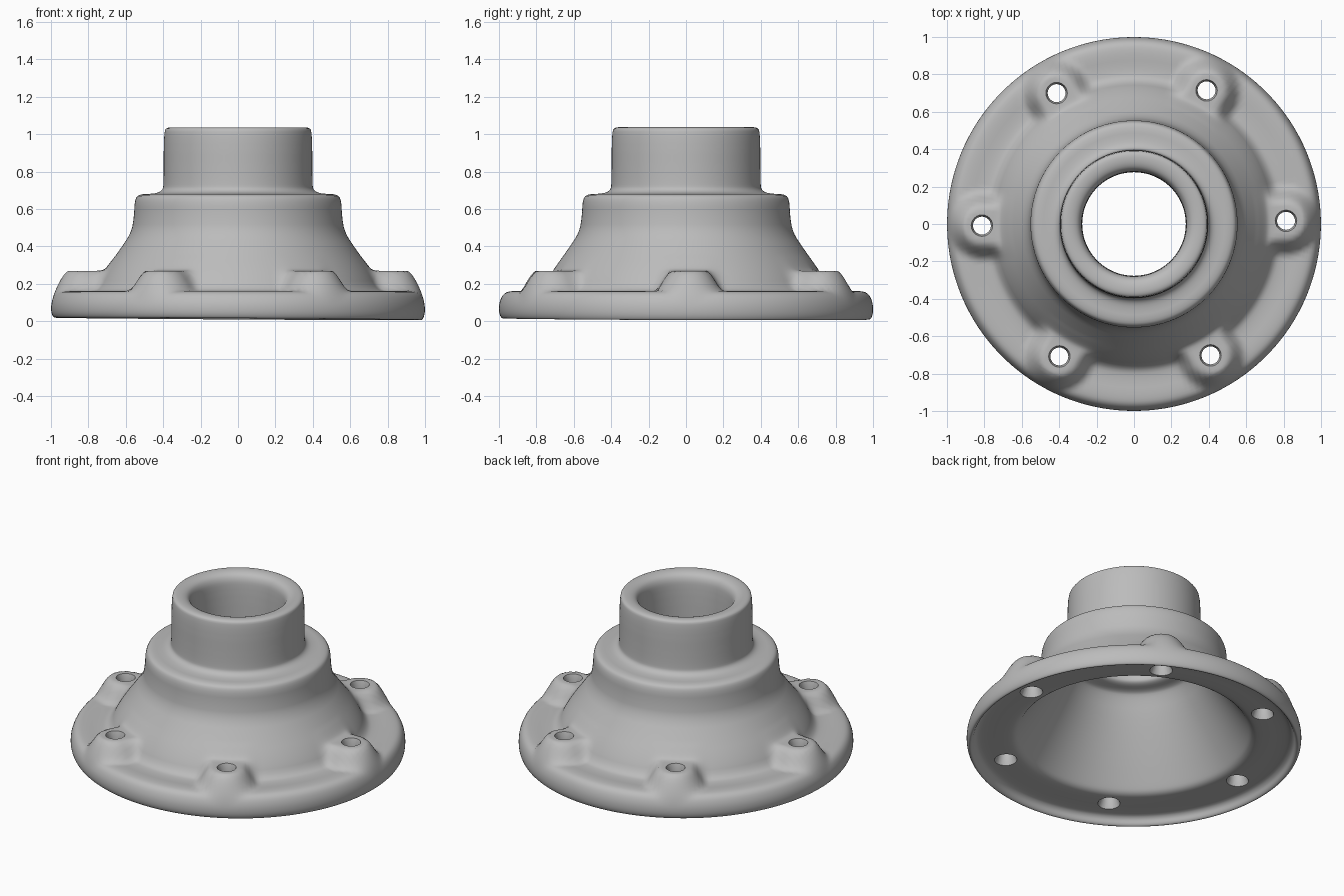
import bpy, bmesh, math
from mathutils import Vector

if "Cube" in bpy.data.objects:
    bpy.data.objects.remove(bpy.data.objects["Cube"])

SEGS = 216
BOSS_R = 0.813          # bolt circle radius
BOSS_TOP = 0.268
BOSS_ANGLES = [math.radians(a) for a in (1.2, 61.5, 120.6, 180.6, 240.6, 300.2)]

metal = bpy.data.materials.new("grey metal")
metal.diffuse_color = (0.5, 0.5, 0.5, 1)
metal.use_nodes = True
metal.node_tree.nodes["Principled BSDF"].inputs["Base Color"].default_value = metal.diffuse_color

# Closed cross-section (radius, height): recessed underside, outside going up, then the bore and hollow
section = [
    (0.75, 0.074), (0.92, 0.072), (0.952, 0.055), (0.966, 0.018), (0.985, 0.010), (1.0, 0.045),
    (0.998, 0.10), (0.975, 0.15),
    (0.93, 0.164), (0.82, 0.157), (0.765, 0.17), (0.72, 0.26), (0.63, 0.385), (0.57, 0.475),
    (0.556, 0.56), (0.552, 0.65), (0.53, 0.68), (0.44, 0.682), (0.405, 0.70), (0.397, 0.73),
    (0.397, 1.015), (0.378, 1.038), (0.325, 1.036), (0.29, 1.015), (0.276, 0.96),
    (0.278, 0.64), (0.295, 0.61), (0.37, 0.60), (0.395, 0.575), (0.46, 0.455), (0.57, 0.28),
    (0.675, 0.125), (0.705, 0.085),
]


def round_corners(pts):
    out = []
    for i, p in enumerate(pts):
        a, b = Vector(p), Vector(pts[(i + 1) % len(pts)])
        out += [a.lerp(b, 0.25), a.lerp(b, 0.75)]
    return out


def resample(pts, step):
    out = []
    for i, a in enumerate(pts):
        b = pts[(i + 1) % len(pts)]
        n = max(1, math.ceil((b - a).length / step))
        out += [a.lerp(b, k / n) for k in range(n)]
    return out


def boss_lift(r, angle, z):
    """Raise the flange into soft bosses that run inward to the cone."""
    d = 9.0
    for b in BOSS_ANGLES:
        along = r * math.cos(angle - b) - BOSS_R
        across = r * math.sin(angle - b)
        if along > -0.4:
            d = min(d, math.hypot(max(along, 0.0), across))
    t = min(1.0, max(0.0, (0.19 - d) / 0.10))
    t = t * t * (3 - 2 * t)
    h = BOSS_TOP - z
    return z + t * (h + math.hypot(h, 0.025)) / 2


def lathe(name, pts):
    bm = bmesh.new()
    rings = []
    for s in range(SEGS):
        a = 2 * math.pi * s / SEGS
        ring = []
        for r, z in pts:
            x, y = r * math.cos(a), r * math.sin(a)
            # only the upper side of the flange and foot of the cone is raised
            if z > 0.10 and r > 0.66 + 0.6 * max(0, 0.2 - z):
                z = boss_lift(r, a, z)
            # slightly tilted underside
            z -= (0.007 * x + 0.004 * y) * max(0.0, 1 - z / 0.12)
            ring.append(bm.verts.new((x, y, z)))
        rings.append(ring)
    n = len(pts)
    for s in range(SEGS):
        p, q = rings[s], rings[(s + 1) % SEGS]
        for i in range(n):
            j = (i + 1) % n
            bm.faces.new((p[i], q[i], q[j], p[j]))
    bmesh.ops.recalc_face_normals(bm, faces=bm.faces)
    me = bpy.data.meshes.new(name)
    bm.to_mesh(me)
    bm.free()
    me.materials.append(metal)
    ob = bpy.data.objects.new(name, me)
    bpy.context.collection.objects.link(ob)
    return ob


# Flanged hub body with bosses
profile = resample(round_corners(round_corners(section)), 0.02)
hub = lathe("flanged_hub", profile)

# Bolt hole cutters: drill with slightly flared ends
bm = bmesh.new()
hole = [(0.08, 0.04), (0.05, 0.12), (0.048, 0.235), (0.066, 0.30)]
for b in BOSS_ANGLES:
    cx, cy = BOSS_R * math.cos(b), BOSS_R * math.sin(b)
    rings = [[bm.verts.new((cx + r * math.cos(k * math.pi / 12), cy + r * math.sin(k * math.pi / 12), z))
              for k in range(24)] for r, z in hole]
    for lo, hi in zip(rings, rings[1:]):
        for k in range(24):
            m = (k + 1) % 24
            bm.faces.new((lo[k], lo[m], hi[m], hi[k]))
    bm.faces.new(rings[0][::-1])
    bm.faces.new(rings[-1])
me = bpy.data.meshes.new("bolt_hole_cutter")
bm.to_mesh(me)
bm.free()
me.materials.append(metal)
cutter = bpy.data.objects.new("bolt_hole_cutter", me)
bpy.context.collection.objects.link(cutter)

cut = hub.modifiers.new("bolt holes", 'BOOLEAN')
cut.operation = 'DIFFERENCE'
cut.solver = 'EXACT'
cut.object = cutter
bpy.context.view_layer.objects.active = hub
hub.select_set(True)
bpy.ops.object.modifier_apply(modifier=cut.name)
bpy.data.objects.remove(cutter)

# Smooth shading with crisp hole edges
bpy.ops.object.shade_smooth_by_angle(angle=math.radians(55))
